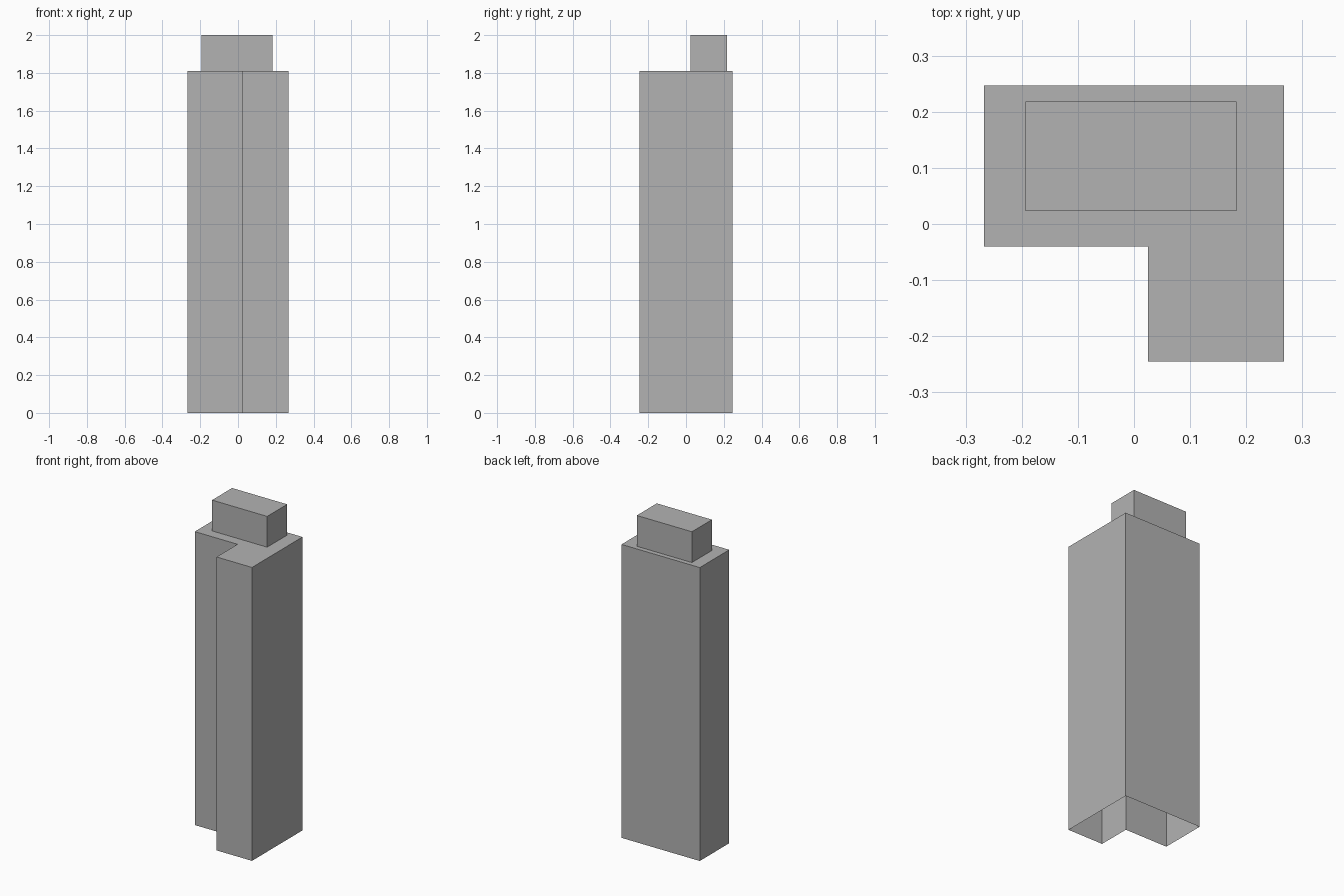
import bpy
import bmesh

cube = bpy.data.objects.get("Cube")
if cube:
    bpy.data.objects.remove(cube, do_unlink=True)

# Single plain grey for the whole building
GREY = (0.45, 0.45, 0.45, 1.0)
grey = bpy.data.materials.new("plain grey")
grey.use_nodes = True
grey.diffuse_color = GREY
grey.node_tree.nodes["Principled BSDF"].inputs["Base Color"].default_value = GREY


def block(name, outline, bottom, top):
    """Raise a counter-clockwise outline into walls with a roof, open below."""
    bm = bmesh.new()
    low = [bm.verts.new((x, y, bottom)) for x, y in outline]
    high = [bm.verts.new((x, y, top)) for x, y in outline]
    for i in range(len(outline)):
        j = (i + 1) % len(outline)
        bm.faces.new((low[i], low[j], high[j], high[i]))
    bm.faces.new(high)
    mesh = bpy.data.meshes.new(name)
    bm.to_mesh(mesh)
    bm.free()
    mesh.materials.append(grey)
    obj = bpy.data.objects.new(name, mesh)
    bpy.context.collection.objects.link(obj)
    return obj


ROOF = 1.81

# L-shaped tower shaft
block("tower_shaft",
      [(-0.267, -0.04), (0.025, -0.04), (0.025, -0.245),
       (0.267, -0.245), (0.267, 0.247), (-0.267, 0.247)], 0, ROOF)

# Rooftop plant room
block("rooftop_box",
      [(-0.193, 0.023), (0.183, 0.023), (0.183, 0.218), (-0.193, 0.218)], ROOF, 2)
